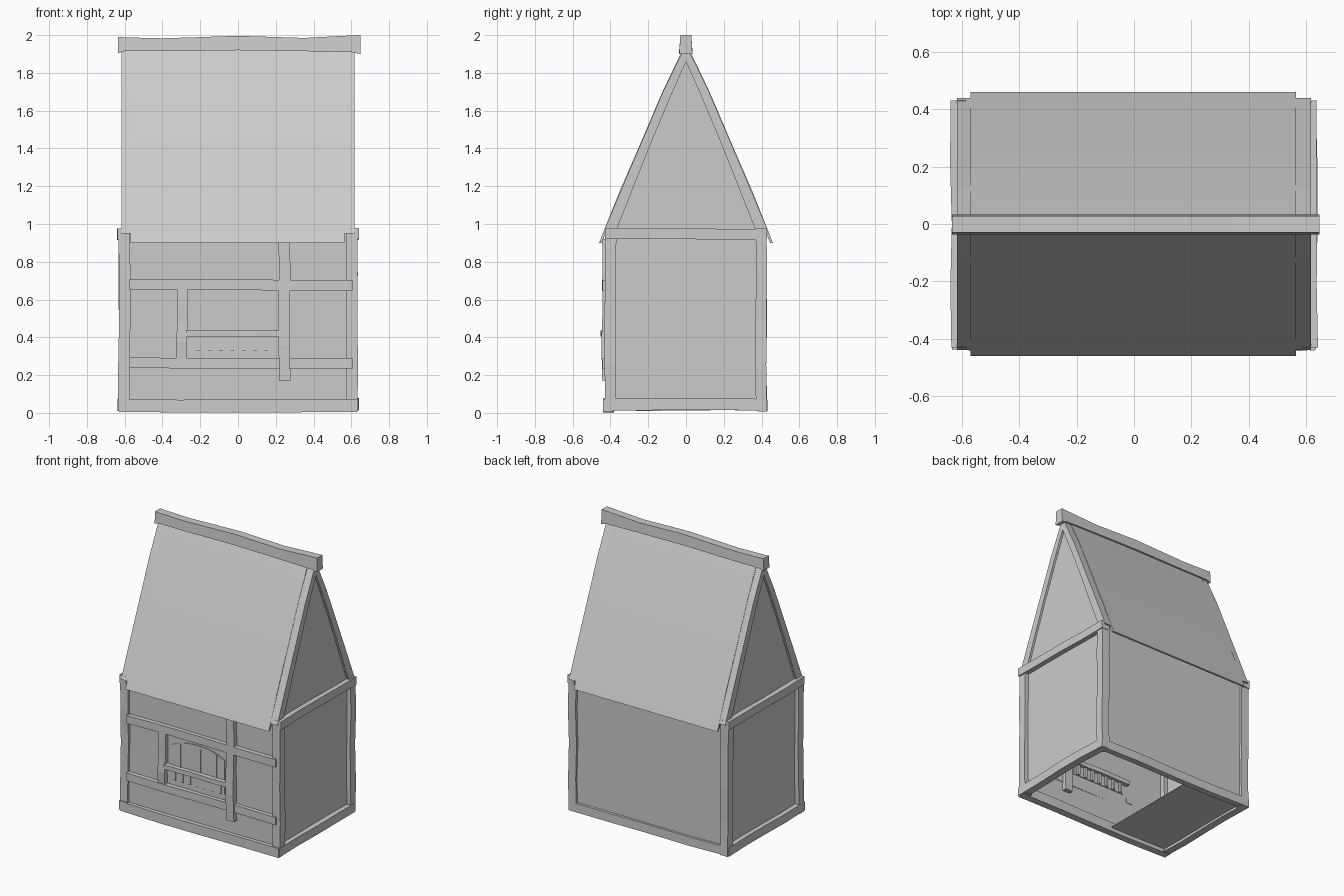
import bpy, bmesh, random
from mathutils import Vector

if "Cube" in bpy.data.objects:
    bpy.data.objects.remove(bpy.data.objects["Cube"])

random.seed(4)


def mesh_object(name, bm, smooth=False):
    bmesh.ops.recalc_face_normals(bm, faces=bm.faces)
    me = bpy.data.meshes.new(name)
    bm.to_mesh(me)
    bm.free()
    ob = bpy.data.objects.new(name, me)
    bpy.context.collection.objects.link(ob)
    if smooth:
        bpy.context.view_layer.objects.active = ob
        ob.select_set(True)
        bpy.ops.object.shade_smooth_by_angle(angle=0.5)
        ob.select_set(False)
    return ob


def loft(name, rings, smooth=False):
    """Closed solid through a list of equal-length rings."""
    bm = bmesh.new()
    vs = [[bm.verts.new(p) for p in r] for r in rings]
    n = len(rings[0])
    for a, b in zip(vs, vs[1:]):
        for i in range(n):
            bm.faces.new((a[i], a[(i + 1) % n], b[(i + 1) % n], b[i]))
    bm.faces.new(vs[0])
    bm.faces.new(vs[-1])
    return mesh_object(name, bm, smooth)


def timber(name, x, y, z, axis, wobble=0.004, segs=4):
    """Hewn beam: a box with slightly crooked rings along its axis."""
    ext = [x, y, z]
    u, v = [i for i in range(3) if i != axis]
    rings = []
    for k in range(segs + 1):
        du, dv = (random.uniform(-wobble, wobble) for _ in range(2))
        ring = []
        for cu, cv in ((0, 0), (1, 0), (1, 1), (0, 1)):
            p = Vector()
            p[axis] = ext[axis][0] + (ext[axis][1] - ext[axis][0]) * k / segs
            p[u] = ext[u][cu] + du
            p[v] = ext[v][cv] + dv
            ring.append(p)
        rings.append(ring)
    return loft(name, rings)


def prism_x(name, yz, x0, x1, smooth=False):
    return loft(name, [[(x, y, z) for y, z in yz] for x in (x0, x1)], smooth)


def prism_y(name, xz, y0, y1):
    return loft(name, [[(x, y, z) for x, z in xz] for y in (y0, y1)])


def box(name, x, y, z):
    return timber(name, x, y, z, 2, 0, 1)


# Plaster walls and partial floor
for s, n in ((-1, "front"), (1, "back")):
    box(n + "_wall", (-0.6, 0.6), sorted((s * 0.405, s * 0.41)), (0.03, 0.98))
for s, n in ((-1, "left"), (1, "right")):
    a, b = sorted((s * 0.598, s * 0.603))
    prism_x(n + "_gable_wall", [(-0.41, 0.03), (0.41, 0.03), (0.41, 0.97),
            (0.235, 1.4), (0, 1.91), (-0.235, 1.4), (-0.41, 0.97)], a, b)
box("floor_panel", (-0.6, -0.13), (-0.41, 0.41), (0.03, 0.035))

# Roof slopes, flaring slightly at the eaves, and barge boards
slope = [(0.0, 1.96), (0.12, 1.71), (0.24, 1.43), (0.355, 1.165), (0.46, 0.9)]
inner = [(0.445, 0.9), (0.34, 1.16), (0.225, 1.42), (0.105, 1.7), (0.0, 1.93)]
barge = [(0.0, 1.95), (0.12, 1.705), (0.237, 1.43), (0.35, 1.165), (0.44, 0.95),
         (0.375, 0.95), (0.29, 1.165), (0.185, 1.43), (0.075, 1.69), (0.0, 1.86)]
for s, n in ((-1, "front"), (1, "back")):
    prism_x(n + "_roof", [(s * y, z) for y, z in slope + inner], -0.57, 0.565, True)
    for t, m in ((-1, "left"), (1, "right")):
        prism_x(f"{n}_{m}_barge_board", [(s * y, z) for y, z in barge], t * 0.56, t * 0.618)

# Crooked ridge beam
ridge = [(-0.635, 1.905, 1.99), (-0.6, 1.915, 1.988), (-0.4, 1.915, 1.983),
         (0, 1.92, 1.996), (0.35, 1.915, 1.985), (0.6, 1.91, 1.998), (0.648, 1.9, 2.0)]
loft("ridge_beam", [[(x, -0.036, a), (x, 0.034, a), (x, 0.028, b), (x, -0.03, b)]
                    for x, a, b in ridge])

# Corner posts, side sills and side top plates
for s, m in ((-1, "left"), (1, "right")):
    for t, n in ((-1, "front"), (1, "back")):
        timber(f"{n}_{m}_post", sorted((s * 0.572, s * 0.632)),
               sorted((t * 0.37, t * 0.428)), (0.01, 0.975), 2)
    xs = sorted((s * 0.585, s * 0.638))
    timber(m + "_sill", xs, (-0.437, 0.425), (0.012, 0.075), 1)
    timber(m + "_top_plate", xs, (-0.43, 0.43), (0.918, 0.976), 1)

# Front and back horizontal timbers
timber("back_sill", (-0.63, 0.63), (0.385, 0.428), (0.01, 0.073), 0)
timber("front_sill", (-0.63, 0.63), (-0.437, -0.385), (0.006, 0.073), 0)
timber("front_lower_rail", (-0.575, 0.605), (-0.44, -0.405), (0.235, 0.29), 0)
timber("front_upper_rail", (-0.575, 0.605), (-0.44, -0.405), (0.65, 0.706), 0)

# Window posts; the right one runs past both rails
timber("window_left_post", (-0.325, -0.27), (-0.44, -0.405), (0.28, 0.66), 2)
timber("window_right_post", (0.215, 0.275), (-0.445, -0.375), (0.17, 0.92), 2)

# Arched window with mullions, ledge and toothed planter
arch = [(-0.24, 0.33), (0.185, 0.33), (0.185, 0.575), (0.12, 0.605), (0.05, 0.62),
        (-0.027, 0.625), (-0.11, 0.62), (-0.18, 0.602), (-0.24, 0.575)]
prism_y("window_pane", arch, -0.417, -0.4)
for x in (-0.165, -0.005, 0.12):
    box("window_mullion", (x - 0.005, x + 0.005), (-0.421, -0.41), (0.43, 0.6))
timber("window_ledge", (-0.275, 0.215), (-0.45, -0.375), (0.405, 0.437), 0, 0.002)
for i in range(7):
    x = -0.21 + i * 0.06
    box("ledge_tooth", (x - 0.01, x + 0.01), (-0.42, -0.385), (0.33, 0.41))
